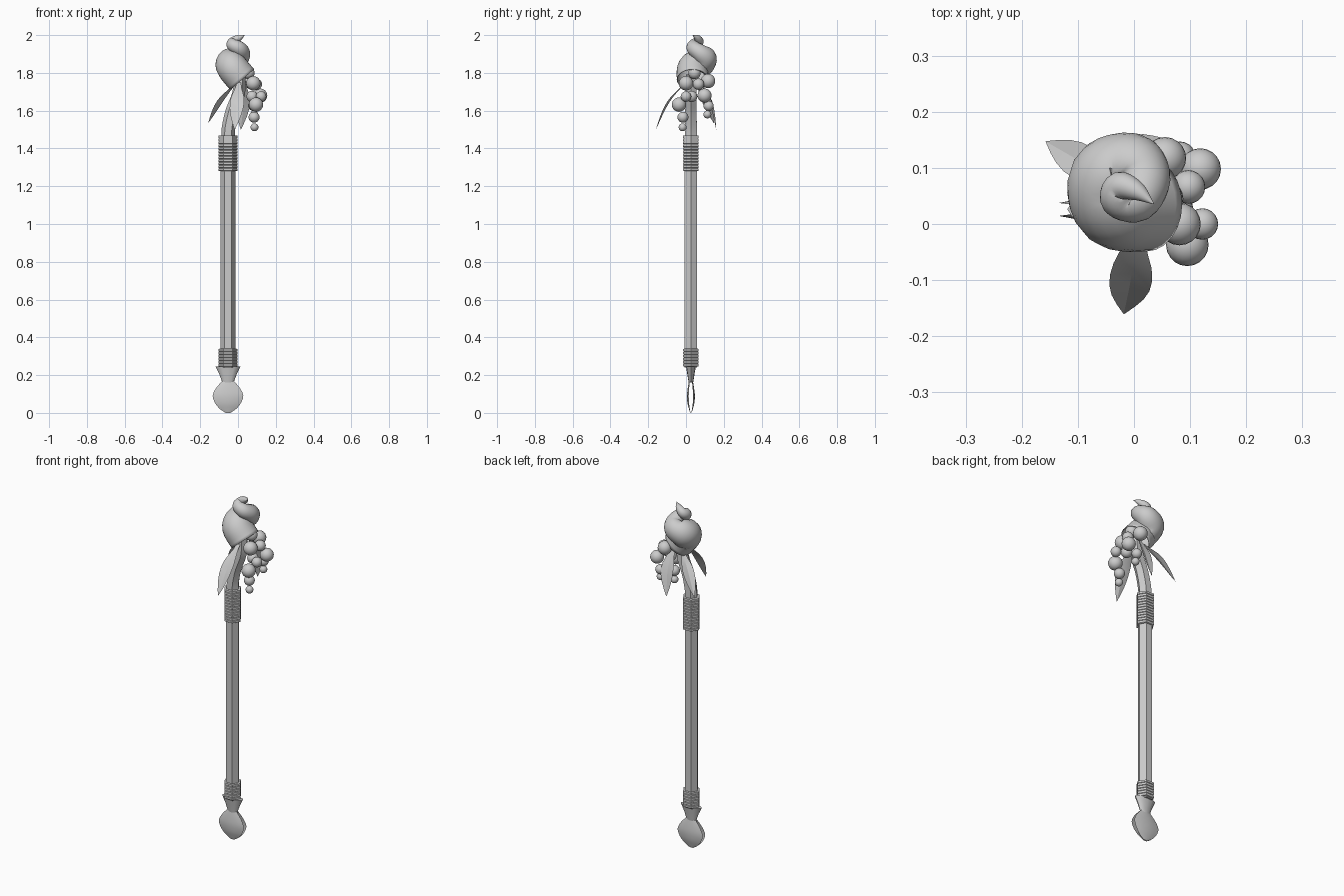
import bpy, bmesh, math
from mathutils import Vector

if "Cube" in bpy.data.objects:
    bpy.data.objects.remove(bpy.data.objects["Cube"])

CX, CY = -0.053, 0.026   # shaft axis


def make(name, bm, smooth=None):
    bmesh.ops.recalc_face_normals(bm, faces=bm.faces)
    me = bpy.data.meshes.new(name)
    bm.to_mesh(me)
    bm.free()
    ob = bpy.data.objects.new(name, me)
    bpy.context.collection.objects.link(ob)
    if smooth:
        bpy.ops.object.select_all(action='DESELECT')
        ob.select_set(True)
        bpy.context.view_layer.objects.active = ob
        bpy.ops.object.shade_smooth_by_angle(angle=math.radians(smooth))
    return ob


def skin(bm, rings, closed=True, caps=(False, False)):
    """Bridge successive rings of points with quads."""
    vs = [[bm.verts.new(p) for p in r] for r in rings]
    n = len(vs[0])
    for a, b in zip(vs, vs[1:]):
        for i in range(n if closed else n - 1):
            j = (i + 1) % n
            bm.faces.new((a[i], a[j], b[j], b[i]))
    if caps[0]:
        bm.faces.new(vs[0][::-1])
    if caps[1]:
        bm.faces.new(vs[-1])


def stack(name, prof, sides, smooth=None):
    """Upright solid on the shaft axis from (z, half x, half y) levels."""
    bm = bmesh.new()
    angs = [2 * math.pi * i / sides for i in range(sides)]
    skin(bm, [[(CX + hx * math.cos(a), CY + hy * math.sin(a), z) for a in angs]
              for z, hx, hy in prof], caps=(True, True))
    return make(name, bm, smooth)


def spline(pts, steps):
    """Catmull-Rom through points of any dimension."""
    pts = [Vector(p) for p in pts]
    ext = [2 * pts[0] - pts[1]] + pts + [2 * pts[-1] - pts[-2]]
    out = []
    for i in range(len(pts) - 1):
        a, b, c, d = ext[i:i + 4]
        for s in range(steps):
            t = s / steps
            out.append(0.5 * (2 * b + (c - a) * t + (2 * a - 5 * b + 4 * c - d) * t * t
                              + (3 * b - a - 3 * c + d) * t ** 3))
    return out + [pts[-1]]


def tube(name, pts, steps, sides, caps, smooth):
    """Tapered tube along (x, y, z, radius) points."""
    path = spline(pts, steps)
    pos = [p.to_3d() for p in path]
    u = Vector((1, 0, 0))
    rings = []
    for i, p in enumerate(pos):
        t = (pos[min(i + 1, len(pos) - 1)] - pos[max(i - 1, 0)]).normalized()
        u = (u - t * u.dot(t)).normalized()
        v = t.cross(u)
        rings.append([p + max(path[i][3], 0.001) * (u * math.cos(a) + v * math.sin(a))
                      for a in (2 * math.pi * k / sides for k in range(sides))])
    bm = bmesh.new()
    skin(bm, rings, caps=caps)
    return make(name, bm, smooth)


# hexagonal shaft and bent neck
stack("shaft", [(0.24, 0.039, 0.038), (1.46, 0.039, 0.038)], 6)
tube("neck", [(CX, CY, 1.44, 0.036), (-0.050, CY, 1.51, 0.036), (-0.030, CY, 1.60, 0.035),
              (0.003, CY, 1.69, 0.034), (0.010, CY, 1.79, 0.03)], 4, 6, (True, True), 30)


# ridged wrappings
def wrap(name, z0, z1, count):
    h = (z1 - z0) / count
    prof = []
    for i in range(count):
        z = z0 + i * h
        for f, r in ((0.02, 0.046), (0.15, 0.050), (0.85, 0.050), (0.98, 0.046)):
            prof.append((z + f * h, r, r * 0.94))
    stack(name, prof, 6)


wrap("upper_wrap", 1.28, 1.47, 12)
wrap("lower_wrap", 0.245, 0.34, 6)

# flared foot collar
stack("foot_collar", [(0.245, 0.066, 0.026), (0.205, 0.046, 0.019), (0.16, 0.030, 0.012)], 12, 40)

# two bulging petals forming the foot
fan = spline([(0.17, 0.030, 0.010), (0.13, 0.064, 0.017), (0.09, 0.081, 0.021),
              (0.05, 0.067, 0.018), (0.02, 0.042, 0.010), (0.0, 0.012, 0.004)], 3)
for name, side in (("foot_petal_front", -1), ("foot_petal_back", 1)):
    bm = bmesh.new()
    skin(bm, [[(CX + hx * u, CY + side * hy * (1 - 0.45 * u * u), max(z, 0))
               for u in (-1, -0.66, -0.33, 0, 0.33, 0.66, 1)] for z, hx, hy in fan], closed=False)
    make(name, bm, 50)

# curled horn, open mouth facing down and right
horn = tube("horn", [(0.022, 0.035, 1.765, 0.084), (-0.028, 0.038, 1.825, 0.083),
                     (-0.038, 0.080, 1.855, 0.077), (-0.002, 0.100, 1.880, 0.062),
                     (0.018, 0.076, 1.905, 0.047), (0.004, 0.042, 1.930, 0.039),
                     (-0.028, 0.045, 1.948, 0.033), (-0.024, 0.068, 1.966, 0.026),
                     (0.006, 0.058, 1.985, 0.017), (0.035, 0.036, 2.0, 0.001)],
            5, 24, (False, True), 50)
mod = horn.modifiers.new("wall", 'SOLIDIFY')
mod.thickness = 0.004

# grapes spilling from the mouth: x, y, z, radius
grapes = [(0.081, 0.000, 1.745, 0.038), (0.055, 0.045, 1.80, 0.033),
          (0.055, 0.117, 1.757, 0.038), (0.097, 0.066, 1.74, 0.030),
          (0.122, 0.000, 1.675, 0.028), (0.118, 0.098, 1.68, 0.037),
          (0.095, -0.037, 1.632, 0.038), (0.082, 0.120, 1.625, 0.027),
          (0.085, -0.016, 1.565, 0.029), (0.085, 0.113, 1.58, 0.021),
          (0.087, -0.018, 1.512, 0.021), (0.075, 0.030, 1.675, 0.030)]
for i, (x, y, z, r) in enumerate(grapes):
    bm = bmesh.new()
    bmesh.ops.create_uvsphere(bm, u_segments=20, v_segments=12, radius=r)
    bmesh.ops.translate(bm, verts=bm.verts, vec=(x, y, z))
    make(f"grape_{i + 1}", bm, 60)


# drooping creased leaves: root, bend, tip, half width
def leaf(name, root, mid, tip, half):
    path = spline([root, mid, tip], 4)
    d = path[-1] - path[0]
    side = Vector((-d.y, d.x, 0)).normalized()
    widths = (0.3, 0.42, 0.65, 0.9, 1.0, 0.95, 0.75, 0.42, 0.02)
    bm = bmesh.new()
    rings = []
    for p, w in zip(path, widths):
        o = side * half * w
        lift = Vector((d.x, d.y, 0)).normalized() * 0.008 * w
        rings.append([p - o + lift, p, p + o + lift])
    skin(bm, rings, closed=False)
    make(name, bm, 20)


leaf("leaf_front", (0.005, 0.000, 1.75), (-0.004, -0.088, 1.645), (-0.018, -0.160, 1.50), 0.038)
leaf("leaf_left", (-0.015, 0.060, 1.74), (-0.085, 0.105, 1.655), (-0.157, 0.147, 1.535), 0.032)
leaf("leaf_back", (0.030, 0.070, 1.76), (0.030, 0.125, 1.645), (0.015, 0.160, 1.50), 0.036)
